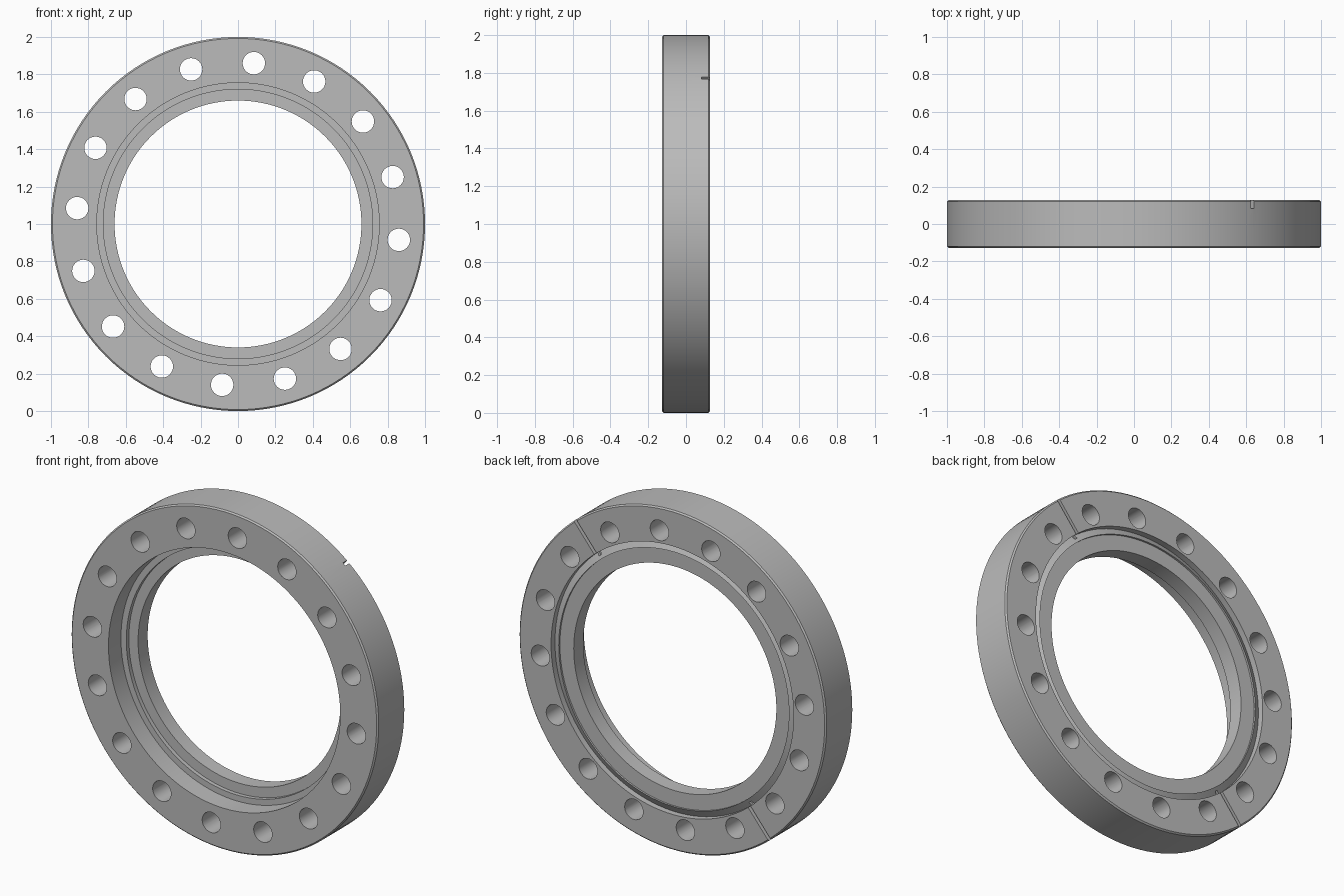
import bpy, bmesh, math
from mathutils import Matrix, Vector

cube = bpy.data.objects.get("Cube")
if cube:
    bpy.data.objects.remove(cube, do_unlink=True)

STEEL = bpy.data.materials.new("grey_steel")
STEEL.use_nodes = True
STEEL.diffuse_color = (0.5, 0.5, 0.5, 1)
STEEL.node_tree.nodes["Principled BSDF"].inputs["Base Color"].default_value = (0.5, 0.5, 0.5, 1)

SEGMENTS = 128
HALF = 0.127            # half thickness
BEVEL = 0.008
HOLES = 16
HOLE_CIRCLE = 0.864
HOLE_RADIUS = 0.06
STEP = 2 * math.pi / HOLES
FIRST_HOLE = 3.75 * STEP
LIFT = Matrix.Translation((0, 0, 1))


def add_object(name, bm):
    bmesh.ops.recalc_face_normals(bm, faces=bm.faces)
    mesh = bpy.data.meshes.new(name)
    bm.to_mesh(mesh)
    bm.free()
    mesh.materials.append(STEEL)
    obj = bpy.data.objects.new(name, mesh)
    bpy.context.collection.objects.link(obj)
    return obj


def revolve(name, profile):
    """Spin a closed (radius, y) profile around the y axis."""
    bm = bmesh.new()
    rings = []
    for i in range(SEGMENTS):
        a = 2 * math.pi * i / SEGMENTS
        rings.append([bm.verts.new((r * math.cos(a), y, 1 + r * math.sin(a)))
                      for r, y in profile])
    for i, ring in enumerate(rings):
        nxt = rings[(i + 1) % SEGMENTS]
        for j in range(len(profile)):
            k = (j + 1) % len(profile)
            bm.faces.new((ring[j], ring[k], nxt[k], nxt[j]))
    return add_object(name, bm)


def cut(target, cutter):
    mod = target.modifiers.new("cut", "BOOLEAN")
    mod.operation = "DIFFERENCE"
    mod.solver = "EXACT"
    mod.object = cutter
    bpy.context.view_layer.objects.active = target
    bpy.ops.object.modifier_apply(modifier=mod.name)
    bpy.data.objects.remove(cutter, do_unlink=True)


# Ring: counterbored front, stepped bore, knife-edge seal recess at the back
flange = revolve("flange_ring", [
    (1 - BEVEL, -HALF), (1, -HALF + BEVEL),
    (1, HALF - BEVEL), (1 - BEVEL, HALF),
    (0.79, HALF), (0.79, HALF - 0.036),
    (0.75, HALF - 0.014), (0.75, HALF - 0.025),
    (0.66, HALF - 0.025), (0.66, 0.013),
    (0.72, 0.013), (0.72, -0.011),
    (0.755, -0.011), (0.755, -HALF),
])

# Bolt holes
bm = bmesh.new()
for i in range(HOLES):
    a = FIRST_HOLE + i * STEP
    place = Matrix.Translation((HOLE_CIRCLE * math.cos(a), 0, HOLE_CIRCLE * math.sin(a)))
    bmesh.ops.create_cone(bm, cap_ends=True, segments=32, radius1=HOLE_RADIUS,
                          radius2=HOLE_RADIUS, depth=0.5,
                          matrix=LIFT @ place @ Matrix.Rotation(math.pi / 2, 4, "X"))
cut(flange, add_object("hole_cutter", bm))

# Two opposite leak-check grooves, midway between holes on the back face
bm = bmesh.new()
for turn in (0, math.pi):
    a = FIRST_HOLE - 1.5 * STEP + turn
    spin = Matrix.Rotation(-a, 4, "Y")
    size = Matrix.Diagonal(Vector((0.29, 0.09, 0.02, 1)))
    bmesh.ops.create_cube(bm, size=1,
                          matrix=LIFT @ spin @ Matrix.Translation((0.915, HALF, 0)) @ size)
cut(flange, add_object("groove_cutter", bm))

# Smooth curved walls, crisp edges
for obj in bpy.context.selected_objects:
    obj.select_set(False)
flange.select_set(True)
bpy.context.view_layer.objects.active = flange
bpy.ops.object.shade_smooth_by_angle(angle=math.radians(20))
